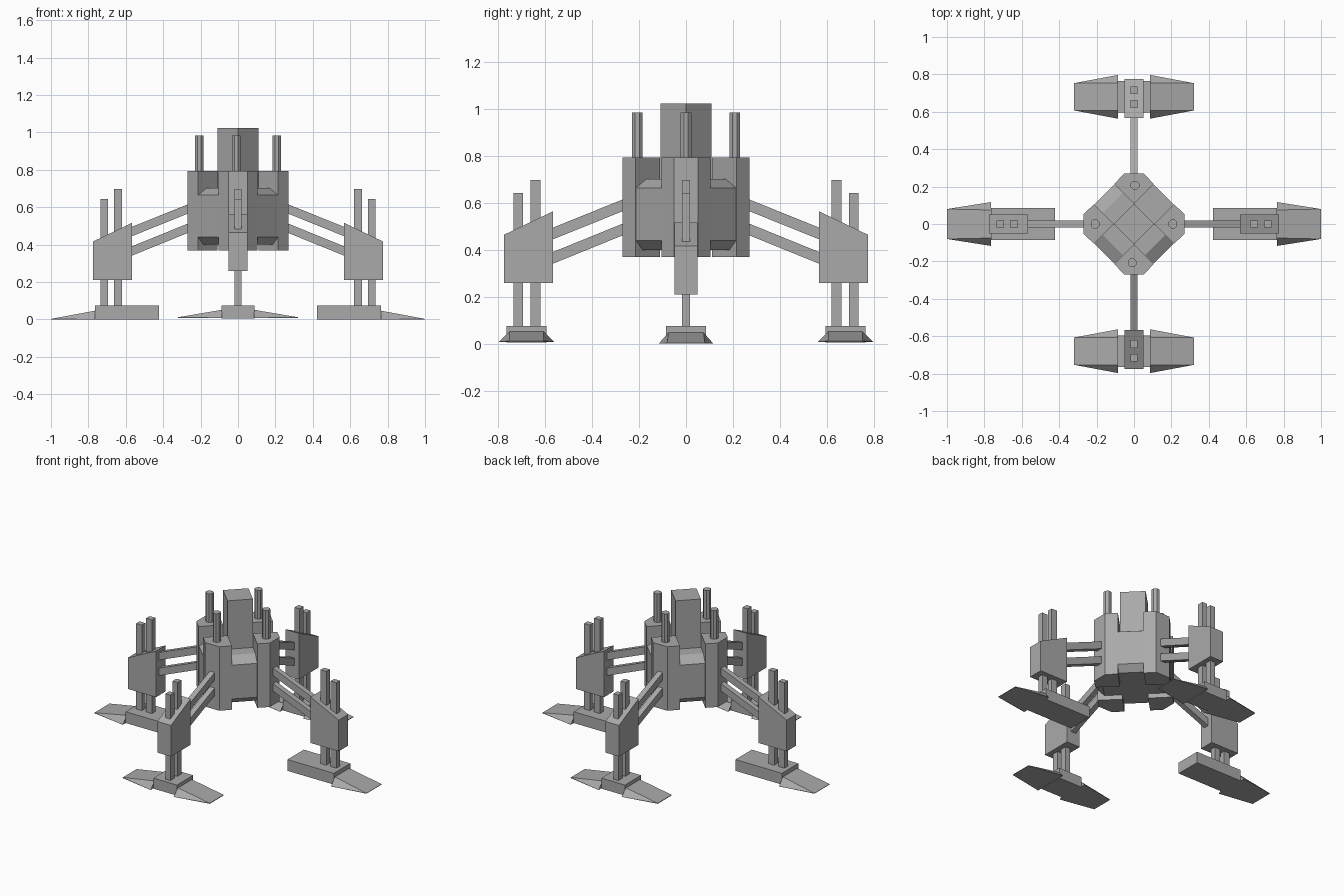
import bpy, bmesh, math
from mathutils import Matrix, Vector

cube = bpy.data.objects.get("Cube")
if cube:
    bpy.data.objects.remove(cube, do_unlink=True)

grey = bpy.data.materials.new("plain grey")
grey.use_nodes = True
grey.diffuse_color = (0.4, 0.4, 0.4, 1)
grey.node_tree.nodes["Principled BSDF"].inputs["Base Color"].default_value = (0.4, 0.4, 0.4, 1)


def hull(name, points, turn=0.0):
    """Convex flat-faced part around the given corners, turned about z."""
    bm = bmesh.new()
    for p in points:
        bm.verts.new(Matrix.Rotation(turn, 3, "Z") @ Vector(p))
    bmesh.ops.convex_hull(bm, input=bm.verts[:])
    bmesh.ops.dissolve_limit(bm, angle_limit=0.01, verts=bm.verts[:], edges=bm.edges[:])
    bmesh.ops.recalc_face_normals(bm, faces=bm.faces[:])
    mesh = bpy.data.meshes.new(name)
    bm.to_mesh(mesh)
    bm.free()
    mesh.materials.append(grey)
    obj = bpy.data.objects.new(name, mesh)
    bpy.context.collection.objects.link(obj)
    return obj


def box(name, x, y, z, turn=0.0):
    return hull(name, [(a, b, c) for a in x for b in y for c in z], turn)


def extrude_y(name, profile, half, turn=0.0):
    """Side profile in x and z, given a width across y."""
    return hull(name, [(x, s * half, z) for x, z in profile for s in (-1, 1)], turn)


def toe(name, start, end, z, widths, centre=0.0, turn=0.0):
    """Wedge sloping from a flared root down to the tip."""
    low, high, tip = z
    root, top, end_half = widths
    pts = []
    for s in (-1, 1):
        pts += [(start, centre + s * root, low), (start, centre + s * top, high),
                (end, centre + s * end_half, low), (end, centre + s * end_half, tip)]
    return hull(name, pts, turn)


CELL, EDGE = 0.0775, 0.226
BOTTOM, TOP = 0.37, 0.795

# Central tower, square and turned by an eighth
box("central_tower", (-CELL, CELL), (-CELL, CELL), (0.40, 1.025), math.pi / 4)

names = ["left", "back", "right", "front"]
rod_shift = [0.0, -0.005, 0.0, -0.01]
for i, side in enumerate(names):
    turn = i * math.pi / 2

    # Corner post with a chamfered outer face
    outline = [(0.11, 0), (0.215, 0.105), (0.27, 0.052), (0.27, -0.052), (0.215, -0.105)]
    hull(side + "_corner_post", [(x, y, z) for x, y in outline for z in (BOTTOM, TOP)], turn)

    # Sloped panel filling the gap between two posts
    panel = [(0.07, 0.40), (0.185, 0.40), (EDGE - 0.002, 0.44),
             (EDGE - 0.002, 0.665), (0.16, 0.703), (0.07, 0.703)]
    extrude_y(side + "_panel", panel, CELL, turn + math.pi / 4)

    # Upright rod on the post
    rod = [(0.208 + 0.025 * math.cos(a), rod_shift[i] + 0.025 * math.sin(a), z)
           for a in [(k + 0.5) * math.pi / 4 for k in range(8)] for z in (TOP - 0.02, 0.985)]
    hull(side + "_upright_rod", rod, turn)

    # Pair of slanting arms
    for label, inner, outer in (("upper", 0.567, 0.44), ("lower", 0.464, 0.336)):
        arm = [(0.265, inner), (0.265, inner + 0.05), (0.58, outer + 0.05), (0.58, outer)]
        extrude_y(side + "_" + label + "_arm", arm, 0.018, turn)

    # Leg housing with a sloping top, higher on the front and back legs
    lift = 0.048 * (i % 2)
    housing = [(0.568, 0.21), (0.775, 0.21), (0.775, 0.417), (0.568, 0.516)]
    extrude_y(side + "_leg_housing", [(x, z + lift) for x, z in housing], 0.05, turn)

    # Two pistons through the housing
    for label, x, height in (("inner", 0.641, 0.698), ("outer", 0.715, 0.643)):
        box(side + "_" + label + "_piston", (x - 0.021, x + 0.021), (-0.018, 0.018),
            (0.06, height), turn)

    if i % 2 == 0:
        # Long foot with one outward toe
        box(side + "_foot", (0.423, 0.765), (-0.086, 0.086), (0, 0.075), turn)
        toe(side + "_toe", 0.765, 1.0, (0, 0.047, 0.003), (0.117, 0.075, 0.08), 0, turn)
    else:
        # Short foot with a toe to each side
        box(side + "_foot", (0.595, 0.765), (-0.087, 0.087), (0.005, 0.075), turn)
        for label, s in (("first", 1), ("second", -1)):
            toe(side + "_" + label + "_toe", 0.085, 0.32, (0.008, 0.052, 0.012),
                (0.117, 0.073, 0.073), -s * 0.68, turn + s * math.pi / 2)
